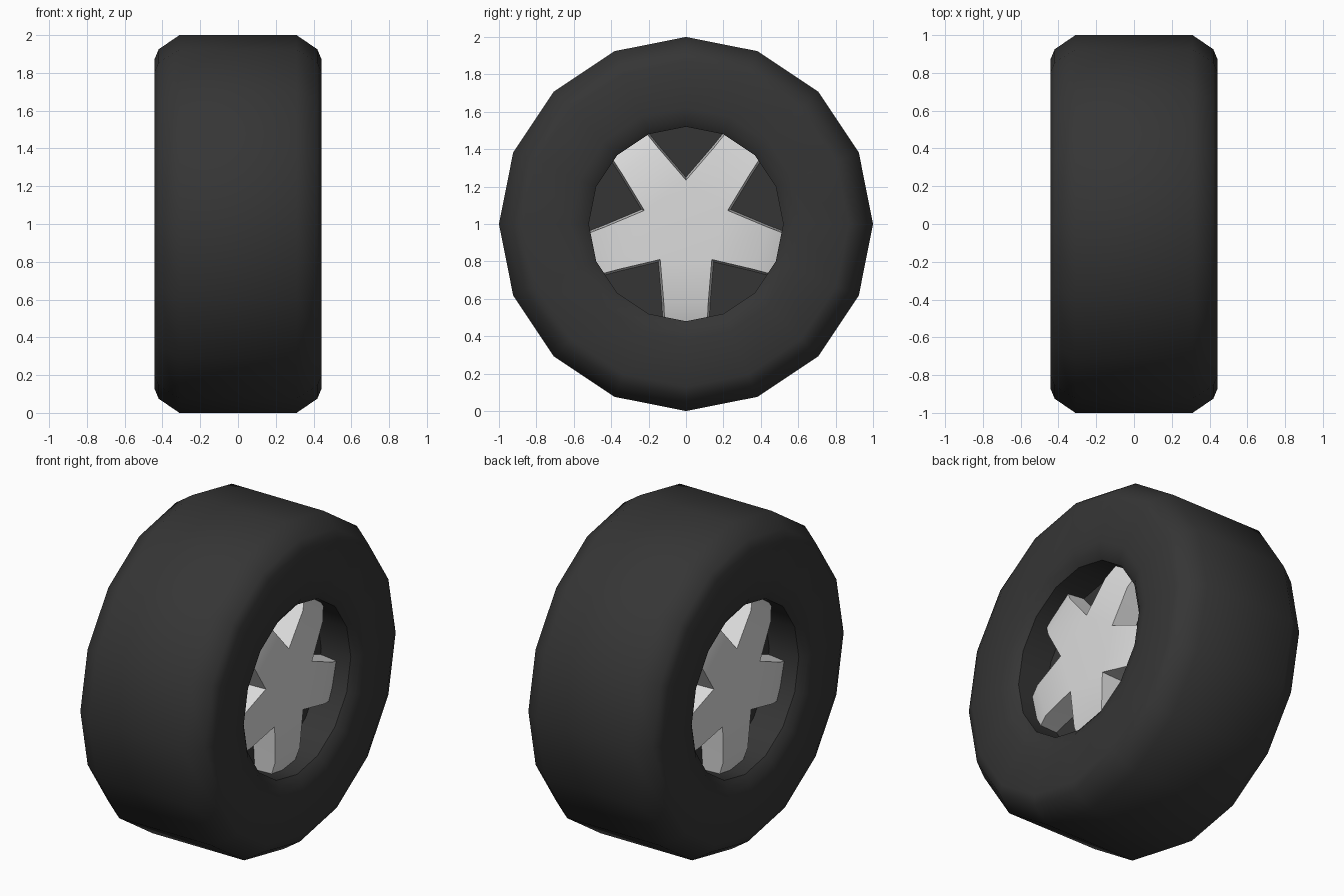
import bpy, bmesh, math

if "Cube" in bpy.data.objects:
    bpy.data.objects.remove(bpy.data.objects["Cube"])

SIDES = 16


def material(name, v):
    m = bpy.data.materials.new(name)
    m.diffuse_color = (v, v, v, 1)
    m.use_nodes = True
    m.node_tree.nodes["Principled BSDF"].inputs["Base Color"].default_value = m.diffuse_color
    return m


rubber = material("dark_rubber", 0.036)
dark_rim = material("dark_rim", 0.036)
silver = material("silver", 0.72)


def finish(name, bm, mat, angle):
    bmesh.ops.recalc_face_normals(bm, faces=bm.faces[:])
    me = bpy.data.meshes.new(name)
    bm.to_mesh(me)
    bm.free()
    ob = bpy.data.objects.new(name, me)
    bpy.context.collection.objects.link(ob)
    me.materials.append(mat)
    bpy.ops.object.select_all(action='DESELECT')
    ob.select_set(True)
    bpy.context.view_layer.objects.active = ob
    bpy.ops.object.shade_smooth_by_angle(angle=math.radians(angle))
    return ob


def lathe(name, profile, mat, closed, caps, angle):
    """Spin (x, radius) points around the axle, which runs along x at z = 1."""
    bm = bmesh.new()
    rings = []
    for x, r in profile:
        rings.append([bm.verts.new((x, r * math.cos(2 * math.pi * i / SIDES),
                                    1 + r * math.sin(2 * math.pi * i / SIDES)))
                      for i in range(SIDES)])
    pairs = list(zip(rings, rings[1:]))
    if closed:
        pairs.append((rings[-1], rings[0]))
    for a, b in pairs:
        for i in range(SIDES):
            j = (i + 1) % SIDES
            bm.faces.new((a[i], a[j], b[j], b[i]))
    if caps:
        bm.faces.new(rings[0])
        bm.faces.new(rings[-1])
    return finish(name, bm, mat, angle)


# Tyre: half profile mirrored across the middle
half = [(0.31, 1.0), (0.42, 0.925), (0.443, 0.87), (0.443, 0.62),
        (0.43, 0.56), (0.40, 0.52), (0.18, 0.52)]
lathe("tyre", half + [(-x, r) for x, r in reversed(half)], rubber, True, False, 42)

# Dark disc closing the wheel behind the spokes
lathe("rim_disc", [(-0.2, 0.525), (0.2, 0.525)], dark_rim, False, True, 30)


# Five-spoke star, one on each side, one spoke pointing straight down
def star(name, side):
    bm = bmesh.new()
    # stations along a spoke: radius, half width, front x
    rows = [(0.19, 0.138, 0.345), (0.42, 0.119, 0.335), (0.535, 0.113, 0.295)]

    def point(k, r, w, x):
        a = math.radians(-90 + 72 * k)
        return bm.verts.new((side * x, r * math.cos(a) - w * math.sin(a),
                             1 + r * math.sin(a) + w * math.cos(a)))

    for k in range(5):
        front = [[point(k, r, s * w, x) for s in (-1, 1)] for r, w, x in rows]
        back = [[point(k, r, s * (w + 0.01), 0.2) for s in (-1, 1)] for r, w, x in rows]
        for i in range(2):
            bm.faces.new((front[i][0], front[i][1], front[i + 1][1], front[i + 1][0]))
            for s in (0, 1):
                bm.faces.new((front[i][s], front[i + 1][s], back[i + 1][s], back[i][s]))
        bm.faces.new((front[2][0], front[2][1], back[2][1], back[2][0]))
    # hub pentagon between the notches
    notch = 0.138 / math.sin(math.radians(36))
    bm.faces.new([bm.verts.new((side * 0.345,
                                notch * math.cos(math.radians(-54 + 72 * k)),
                                1 + notch * math.sin(math.radians(-54 + 72 * k))))
                  for k in range(5)])
    bmesh.ops.remove_doubles(bm, verts=bm.verts[:], dist=0.004)
    ob = finish(name, bm, silver, 35)
    # make sure the front faces outward
    me = ob.data
    hub = max(me.polygons, key=lambda p: len(p.vertices))
    if hub.normal.x * side < 0:
        me.flip_normals()


star("spokes_right", 1)
star("spokes_left", -1)
